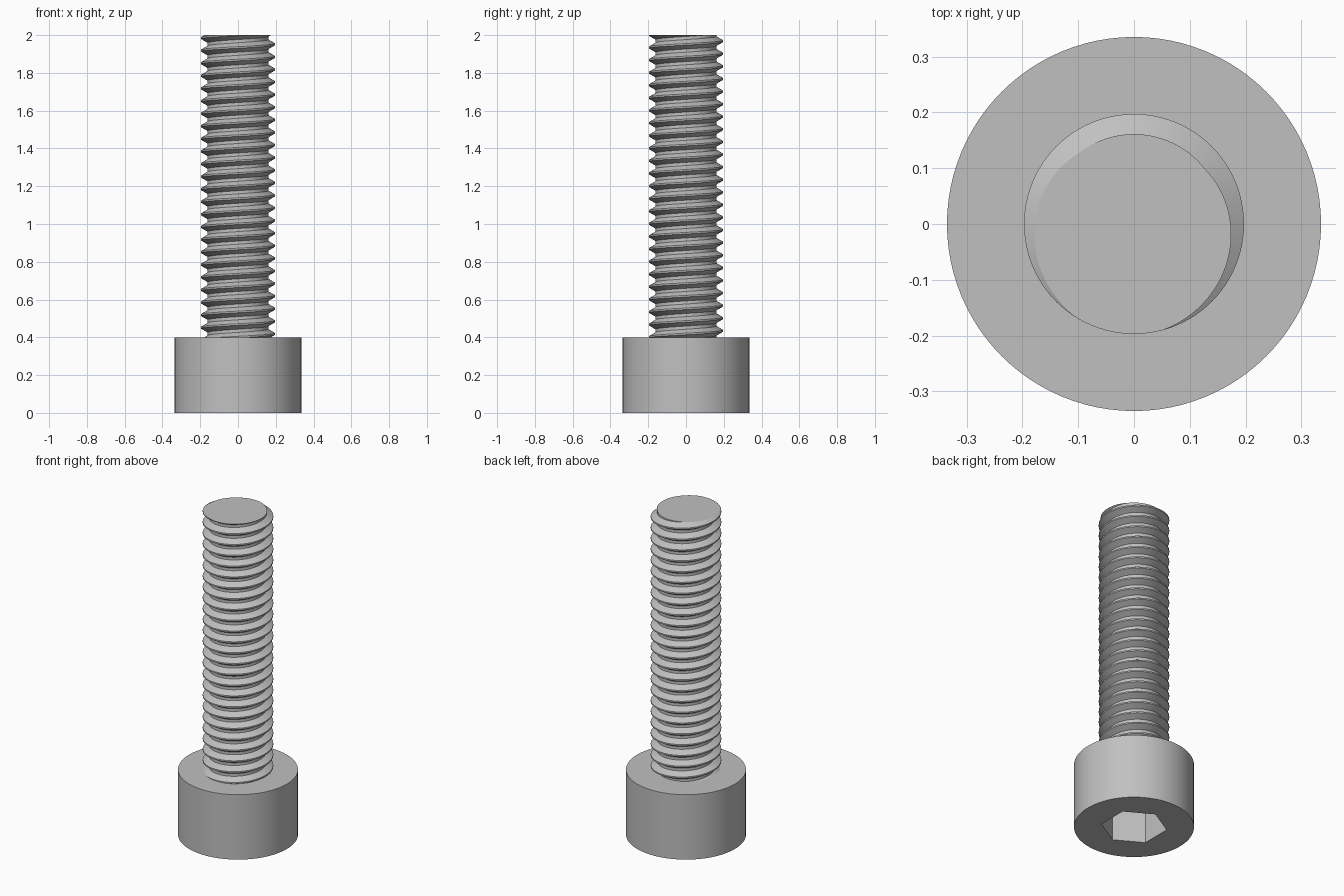
import bpy, bmesh
from math import sin, cos, pi, radians

cube = bpy.data.objects.get("Cube")
if cube:
    bpy.data.objects.remove(cube, do_unlink=True)

HEIGHT, HEAD_TOP, HEAD_R = 2.0, 0.4, 0.335
HEX_R, HEX_DEPTH = 0.185, 0.2
CREST_R, ROOT_R, PITCH = 0.197, 0.161, 1 / 15
SEGMENTS = 96
CREST_ANGLE = radians(-97)   # direction of the crest at the tip

steel = bpy.data.materials.new("grey_steel")
steel.use_nodes = True
colour = (0.53, 0.53, 0.53, 1)
steel.diffuse_color = colour
steel.node_tree.nodes["Principled BSDF"].inputs["Base Color"].default_value = colour


def finish(bm, name):
    bmesh.ops.recalc_face_normals(bm, faces=bm.faces)
    mesh = bpy.data.meshes.new(name)
    bm.to_mesh(mesh)
    bm.free()
    mesh.materials.append(steel)
    obj = bpy.data.objects.new(name, mesh)
    bpy.context.collection.objects.link(obj)
    bpy.ops.object.select_all(action='DESELECT')
    obj.select_set(True)
    bpy.context.view_layer.objects.active = obj
    bpy.ops.object.shade_smooth_by_angle(angle=radians(30))
    return obj


def ring(bm, radius, z, count, start=0.0):
    angles = [start + 2 * pi * i / count for i in range(count)]
    return [bm.verts.new((radius * cos(a), radius * sin(a), z)) for a in angles]


def walls(bm, low, high):
    for i in range(len(low)):
        j = (i + 1) % len(low)
        bm.faces.new((low[i], low[j], high[j], high[i]))


# Head: a cylinder with a hexagonal socket sunk into its underside
bm = bmesh.new()
outer_low = ring(bm, HEAD_R, 0, SEGMENTS)
outer_high = ring(bm, HEAD_R, HEAD_TOP, SEGMENTS)
hex_low = ring(bm, HEX_R, 0, 6, pi / 6)
hex_high = ring(bm, HEX_R, HEX_DEPTH, 6, pi / 6)
walls(bm, outer_low, outer_high)
walls(bm, hex_low, hex_high)
bm.faces.new(outer_high)
bm.faces.new(hex_high)
rim = [e for e in bm.edges if all(abs(v.co.z) < 1e-6 for v in e.verts)]
bmesh.ops.triangle_fill(bm, edges=rim, use_beauty=True)
finish(bm, "socket_head")

# Shank: a continuous helical strip of the thread profile, trimmed flat at both ends
crest, root = PITCH / 16, PITCH / 8
profile = [(CREST_R, -crest), (CREST_R, crest),
           (ROOT_R, PITCH / 2 - root), (ROOT_R, PITCH / 2 + root)]
turns = int((HEIGHT - HEAD_TOP) / PITCH) + 5
bm = bmesh.new()
strip = []
for i in range(turns * SEGMENTS + 1):
    turn = i / SEGMENTS - turns + 2
    a = CREST_ANGLE + 2 * pi * turn
    strip.append([bm.verts.new((r * cos(a), r * sin(a), HEIGHT + PITCH * turn + dz))
                  for r, dz in profile])
for i in range(len(strip) - 1 - SEGMENTS):
    here = strip[i] + [strip[i + SEGMENTS][0]]
    ahead = strip[i + 1] + [strip[i + 1 + SEGMENTS][0]]
    for j in range(len(profile)):
        bm.faces.new((here[j], ahead[j], ahead[j + 1], here[j + 1]))
for z, direction in ((HEIGHT, 1), (HEAD_TOP - 0.01, -1)):
    bmesh.ops.bisect_plane(bm, geom=bm.verts[:] + bm.edges[:] + bm.faces[:], dist=1e-6,
                           plane_co=(0, 0, z), plane_no=(0, 0, direction),
                           clear_outer=True)
    bmesh.ops.delete(bm, geom=[v for v in bm.verts if not v.link_faces], context='VERTS')
    cut = [e for e in bm.edges
           if e.is_boundary and all(abs(v.co.z - z) < 1e-5 for v in e.verts)]
    bmesh.ops.contextual_create(bm, geom=cut)
finish(bm, "threaded_shank")
